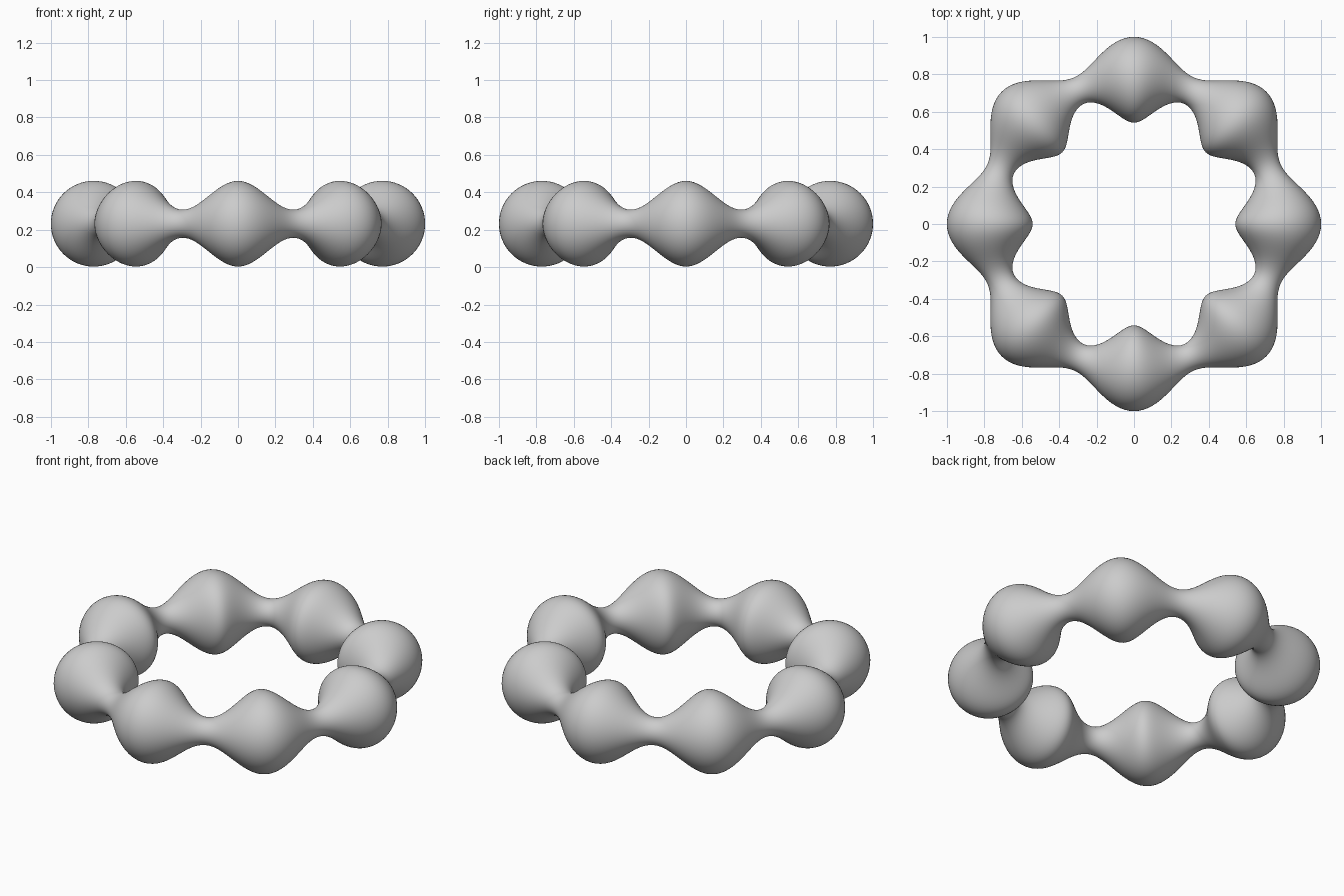
import bpy, bmesh
from math import sin, cos, tau

if "Cube" in bpy.data.objects:
    bpy.data.objects.remove(bpy.data.objects["Cube"])

# Beaded ring: a torus whose tube radius swells eight times around the loop
RING_R, TUBE_R, SWELL, BEADS = 0.771, 0.152, 0.077, 8
SEGS, SIDES = 256, 64

bm = bmesh.new()
loops = []
for i in range(SEGS):
    a = tau * i / SEGS
    r = TUBE_R + SWELL * cos(BEADS * a)
    loop = []
    for j in range(SIDES):
        b = tau * j / SIDES
        d = RING_R + r * cos(b)
        loop.append(bm.verts.new((d * cos(a), d * sin(a), TUBE_R + SWELL + 0.003 + r * sin(b))))
    loops.append(loop)

# Skin neighbouring cross-sections
for i in range(SEGS):
    p, q = loops[i], loops[(i + 1) % SEGS]
    for j in range(SIDES):
        k = (j + 1) % SIDES
        bm.faces.new((p[j], q[j], q[k], p[k])).smooth = True

bmesh.ops.recalc_face_normals(bm, faces=bm.faces)
mesh = bpy.data.meshes.new("beaded_ring")
bm.to_mesh(mesh)
bm.free()
bpy.context.collection.objects.link(bpy.data.objects.new("beaded_ring", mesh))
